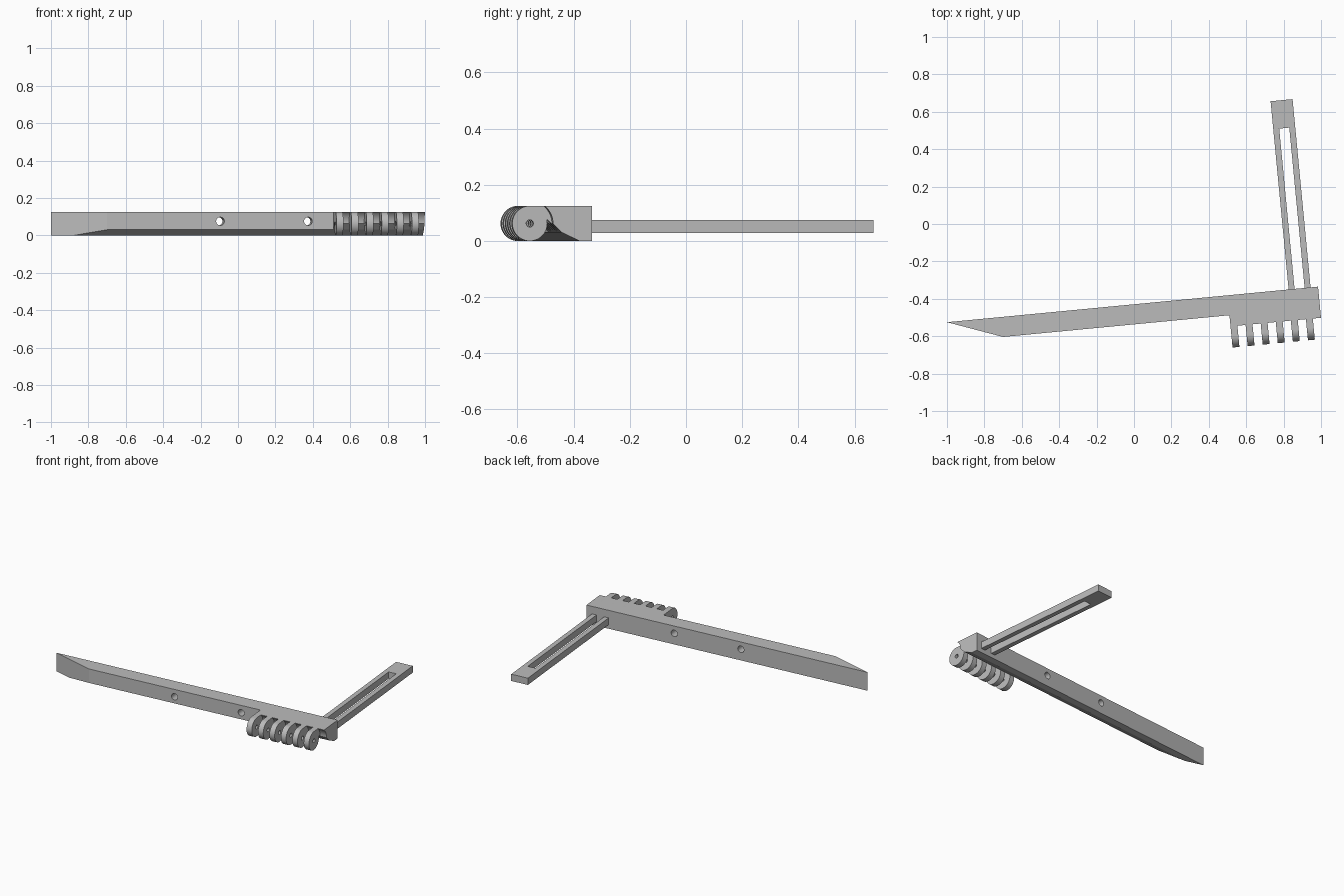
import bpy, bmesh, math
from mathutils import Matrix, Vector

if "Cube" in bpy.data.objects:
    bpy.data.objects.remove(bpy.data.objects["Cube"], do_unlink=True)

# Single grey plastic
grey = bpy.data.materials.new("grey plastic")
grey.use_nodes = True
colour = (0.5, 0.5, 0.5, 1)
grey.diffuse_color = colour
grey.node_tree.nodes["Principled BSDF"].inputs["Base Color"].default_value = colour

# Local frame: x along the bar from its tip, y out of the back face
FRAME = Matrix.Translation((-1, -0.525, 0)) @ Matrix.Rotation(math.radians(5.47), 4, 'Z')
LENGTH, TOP, DEPTH = 1.993, 0.125, 0.107
BLOCK_START, PITCH, KNUCKLE_WIDTH = 1.507, 0.081, 0.037
PIN_Y, PIN_Z, KNUCKLE_R = -0.218, 0.0625, 0.0625


def finish(name, bm):
    bmesh.ops.recalc_face_normals(bm, faces=bm.faces)
    mesh = bpy.data.meshes.new(name)
    bm.to_mesh(mesh)
    bm.free()
    mesh.materials.append(grey)
    obj = bpy.data.objects.new(name, mesh)
    obj.matrix_world = FRAME
    bpy.context.collection.objects.link(obj)
    return obj


def prism(profile, start, end):
    """Extrude a (y, z) profile along local x."""
    bm = bmesh.new()
    face = bm.faces.new([bm.verts.new((start, y, z)) for y, z in profile])
    new = bmesh.ops.extrude_face_region(bm, geom=[face])["geom"]
    verts = [v for v in new if isinstance(v, bmesh.types.BMVert)]
    bmesh.ops.translate(bm, verts=verts, vec=(end - start, 0, 0))
    return bm


def box(x0, x1, y0, y1, z0, z1):
    return prism([(y0, z0), (y1, z0), (y1, z1), (y0, z1)], x0, x1)


def cylinder(centre, radius, depth, axis, segments=48):
    bm = bmesh.new()
    turn = Matrix.Rotation(math.pi / 2, 4, 'Y' if axis == 'X' else 'X')
    bmesh.ops.create_cone(bm, cap_ends=True, segments=segments, radius1=radius, radius2=radius,
                          depth=depth, matrix=Matrix.Translation(centre) @ turn)
    return bm


def cut(obj, cutter):
    cutter.hide_render = True
    mod = obj.modifiers.new("cut", 'BOOLEAN')
    mod.operation, mod.solver, mod.object = 'DIFFERENCE', 'EXACT', cutter
    bpy.context.view_layer.objects.active = obj
    bpy.ops.object.modifier_apply(modifier=mod.name)


def remove(*objs):
    for obj in objs:
        bpy.data.objects.remove(obj, do_unlink=True)


# Long bar with bevelled underside and a slanted tip
bm = prism([(0, 0), (0, TOP), (-DEPTH, TOP), (-DEPTH, 0.03), (-0.044, 0)], 0, LENGTH)
bmesh.ops.bisect_plane(bm, geom=bm.verts[:] + bm.edges[:] + bm.faces[:], plane_co=(0, 0, 0),
                       plane_no=Vector((-DEPTH, -0.291, 0)), clear_outer=True)
bmesh.ops.holes_fill(bm, edges=[e for e in bm.edges if e.is_boundary])
bmesh.ops.remove_doubles(bm, verts=bm.verts, dist=1e-5)
bar = finish("bar", bm)

# Two mounting holes through the bar
for x in (0.899, 1.371):
    drill = finish("drill", cylinder((x, -0.05, 0.075), 0.022, 0.3, 'Y'))
    cut(bar, drill)
    remove(drill)

# Hinge block, hollowed to clear the mating knuckles
block = finish("hinge_block", prism([(-0.09, TOP), (-0.167, TOP), (-0.167, 0.09), (-DEPTH, 0.03),
                                     (-0.09, 0.03)], BLOCK_START, LENGTH))
clearance = finish("clearance", cylinder((1.75, PIN_Y, PIN_Z), 0.079, 1, 'X', 96))
cut(block, clearance)
remove(clearance)

# Six hinge knuckles: round ends with a web into the block, bored for a pin
arc = [math.radians(90 + 284 * i / 40) for i in range(41)]
outline = [(PIN_Y + KNUCKLE_R * math.cos(a), PIN_Z + KNUCKLE_R * math.sin(a)) for a in arc]
outline += [(-DEPTH, 0.03), (-0.09, 0.03), (-0.09, TOP)]
pin = finish("pin_bore", cylinder((1.75, PIN_Y, PIN_Z), 0.013, 1, 'X', 32))
knuckles = []
for i in range(6):
    x = BLOCK_START + i * PITCH
    knuckle = finish(f"knuckle_{i + 1}", prism(outline, x, x + KNUCKLE_WIDTH))
    cut(knuckle, pin)
    knuckles.append(knuckle)
remove(pin)

# Slotted arm standing out from the back of the bar
ARM_L, ARM_R, ARM_END, SLOT_END, RAIL = 1.835, 1.953, 1.011, 0.861, 0.032
Z0, Z1 = 0.028, 0.074
finish("arm_rail_right", box(ARM_L, ARM_L + RAIL, -0.02, SLOT_END, Z0, Z1))
finish("arm_rail_left", box(ARM_R - RAIL, ARM_R, -0.02, SLOT_END, Z0, Z1))
finish("arm_end", box(ARM_L, ARM_R, SLOT_END, ARM_END, Z0, Z1))

# Smooth the round surfaces, keep edges crisp
bpy.ops.object.select_all(action='DESELECT')
for obj in [bar, block] + knuckles:
    obj.select_set(True)
    bpy.context.view_layer.objects.active = obj
bpy.ops.object.shade_smooth_by_angle(angle=math.radians(20))
